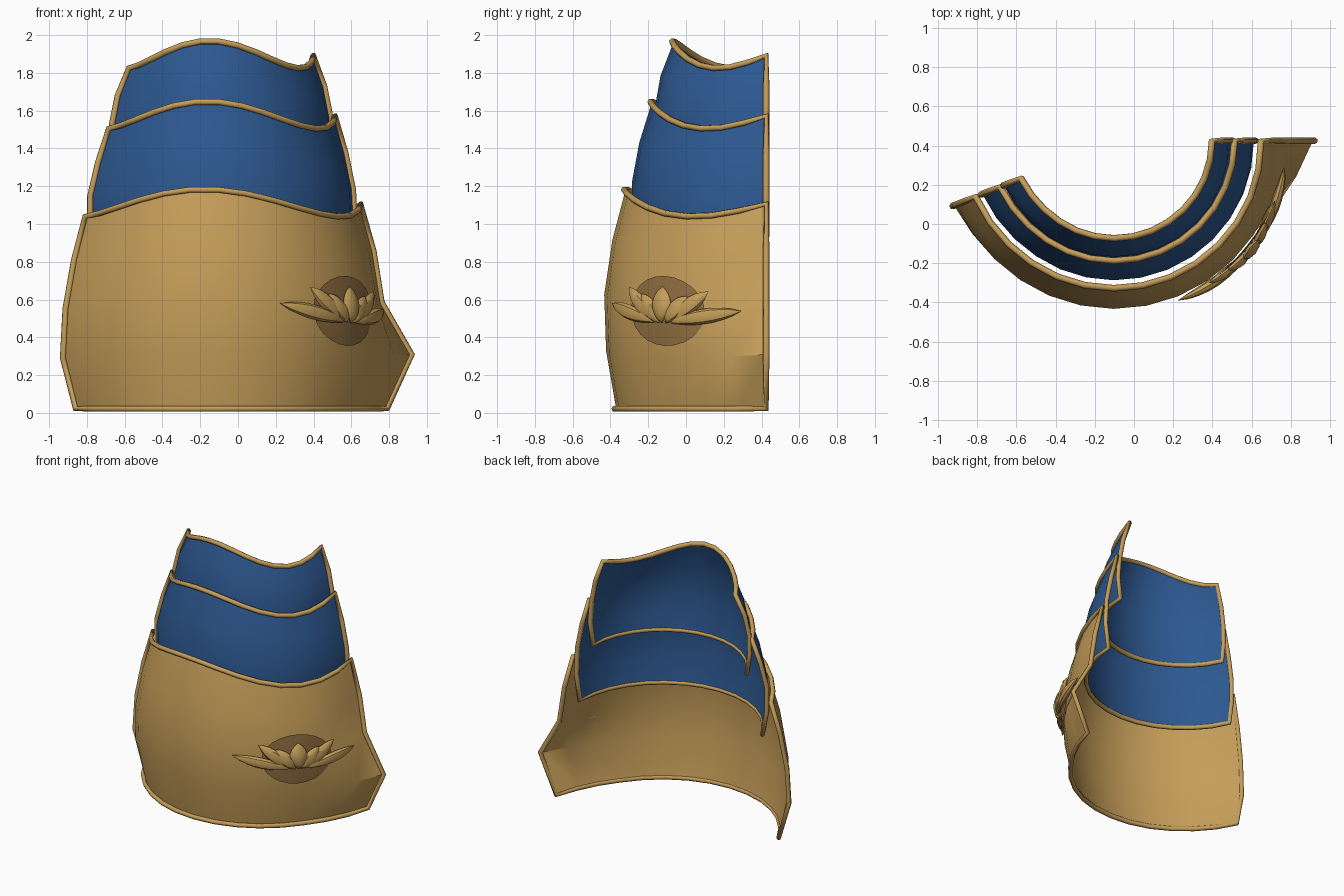
import bpy, bmesh
from math import sin, cos, pi, radians, exp

if "Cube" in bpy.data.objects:
    bpy.data.objects.remove(bpy.data.objects["Cube"])

CX, CY = -0.10, 0.425          # axis of the curved plates
A0, A1, SEG = 202.0, 360.0, 14  # angular span, left end to right end


def material(name, rgb):
    m = bpy.data.materials.new(name)
    m.diffuse_color = (*rgb, 1)
    m.use_nodes = True
    m.node_tree.nodes["Principled BSDF"].inputs["Base Color"].default_value = m.diffuse_color
    return m


GOLD = material("gold", (0.56, 0.34, 0.10))
BLUE = material("blue", (0.026, 0.098, 0.28))
BRONZE = material("bronze", (0.30, 0.165, 0.055))


def polar(a, r, z):
    return (CX + r * cos(radians(a)), CY + r * sin(radians(a)), z)


def finish(name, verts, faces, mat):
    me = bpy.data.meshes.new(name)
    me.from_pydata(verts, [], faces)
    bm = bmesh.new()
    bm.from_mesh(me)
    bmesh.ops.recalc_face_normals(bm, faces=bm.faces)
    bm.to_mesh(me)
    bm.free()
    me.materials.append(mat)
    ob = bpy.data.objects.new(name, me)
    bpy.context.collection.objects.link(ob)
    bpy.ops.object.select_all(action='DESELECT')
    bpy.context.view_layer.objects.active = ob
    ob.select_set(True)
    bpy.ops.object.shade_smooth_by_angle(angle=radians(40))
    return ob


def trim(name, pts):
    # rolled edge: closed tube around the plate border
    cu = bpy.data.curves.new(name, 'CURVE')
    cu.dimensions = '3D'
    cu.bevel_depth = 0.017
    cu.bevel_resolution = 1
    sp = cu.splines.new('POLY')
    sp.points.add(len(pts) - 1)
    for p, co in zip(sp.points, pts):
        p.co = (*co, 1)
    sp.use_cyclic_u = True
    cu.materials.append(GOLD)
    ob = bpy.data.objects.new(name, cu)
    bpy.context.collection.objects.link(ob)
    bpy.ops.object.select_all(action='DESELECT')
    bpy.context.view_layer.objects.active = ob
    ob.select_set(True)
    bpy.ops.object.convert(target='MESH')


def plate(name, bottom, rim, profile, mat):
    # profile rows: (height fraction, radius, flare at left end, flare at right end)
    def point(a, row, out=0.0):
        t, r, left, right = row
        top = rim + 0.072 * (1 + cos(pi * (a - 264) / 65))
        r += left * max(0, (235 - a) / 33) ** 1.5
        r += right * max(0, (a - 322) / 38) ** 1.5
        return polar(a, r + out, bottom + t * (top - bottom))

    angs = [A0 + (A1 - A0) * i / SEG for i in range(SEG + 1)]
    n = len(angs)
    verts = [point(a, row) for row in profile for a in angs]
    faces = [(j * n + i, j * n + i + 1, (j + 1) * n + i + 1, (j + 1) * n + i)
             for j in range(len(profile) - 1) for i in range(SEG)]
    finish(name, verts, faces, mat)
    o = 0.008
    loop = [point(a, profile[0], o) for a in angs]
    loop += [point(A1, row, o) for row in profile[1:-1]]
    loop += [point(a, profile[-1], o) for a in reversed(angs)]
    loop += [point(A0, row, o) for row in reversed(profile[1:-1])]
    trim(name + "_trim", loop)


# three overlapping plates, lowest first
plate("lower_plate", 0.022, 1.04,
      [(0, .795, .015, .085), (.265, .848, .035, .165), (.52, .858, .01, -.005),
       (.77, .815, .005, -.005), (1, .745, .01, -.005)], GOLD)
plate("middle_plate", 0.79, 1.505,
      [(0, .685, .01, 0), (.25, .712, .015, 0), (.5, .712, .015, -.01),
       (.75, .672, .01, -.01), (1, .605, .015, 0)], BLUE)
plate("upper_plate", 1.24, 1.825,
      [(0, .575, .01, 0), (.25, .596, .01, 0), (.5, .592, .01, -.01),
       (.75, .56, .01, -.01), (1, .49, .015, 0)], BLUE)

# emblem: flat flower design wrapped on the lower plate
EA, EZ = 321.5, 0.54


def wrap(s, h, out):
    z = EZ + h - 0.045 * s
    r = 0.86 - 0.25 * (z - 0.53) ** 2
    return polar(EA + s / 0.86 * 180 / pi, r + out, z)


# dark oval backing
N = 24
verts = [wrap(0, 0, .014)]
for k in (.33, .67, 1):
    verts += [wrap(.25 * k * cos(2 * pi * i / N), .185 * k * sin(2 * pi * i / N), .012)
              for i in range(N)]
faces = [(0, 1 + i, 1 + (i + 1) % N) for i in range(N)]
for j in range(2):
    b = 1 + j * N
    faces += [(b + i, b + N + i, b + N + (i + 1) % N, b + (i + 1) % N) for i in range(N)]
finish("emblem_backing", verts, faces, BRONZE)


def petal(name, base, tip, width, lift):
    # pointed leaf lofted from small oval sections
    dx, dz = tip[0] - base[0], tip[1] - base[1]
    ln = (dx * dx + dz * dz) ** 0.5
    nx, nz = -dz / ln, dx / ln
    M, R = 8, 7
    verts, faces = [wrap(*base, lift * .6)], []
    for k in range(1, R + 1):
        t = k / (R + 1)
        w = width * sin(pi * t ** 1.1) ** 0.8
        d = 0.026 * sin(pi * t) ** 0.7
        for i in range(M):
            a = 2 * pi * i / M
            verts.append(wrap(base[0] + dx * t + nx * w * cos(a),
                              base[1] + dz * t + nz * w * cos(a),
                              lift * (1 - .4 * t) + d * sin(a)))
    verts.append(wrap(*tip, lift * .6))
    last = len(verts) - 1
    for i in range(M):
        j = (i + 1) % M
        faces.append((0, 1 + i, 1 + j))
        faces.append((last, last - M + j, last - M + i))
        for k in range(R - 1):
            b = 1 + k * M
            faces.append((b + i, b + M + i, b + M + j, b + j))
    finish(name, verts, faces, GOLD)


# petals: one in the centre, three mirrored pairs
petal("petal_centre", (0, -.065), (0, .13), .06, .045)
for side, s in (("left", -1), ("right", 1)):
    petal("petal_inner_" + side, (s * .02, -.065), (s * .15, .085), .045, .036)
    petal("petal_mid_" + side, (s * .04, -.06), (s * .27, .115), .042, .028)
    petal("petal_outer_" + side, (s * .03, -.06), (s * .45, .02), .04, .03)
